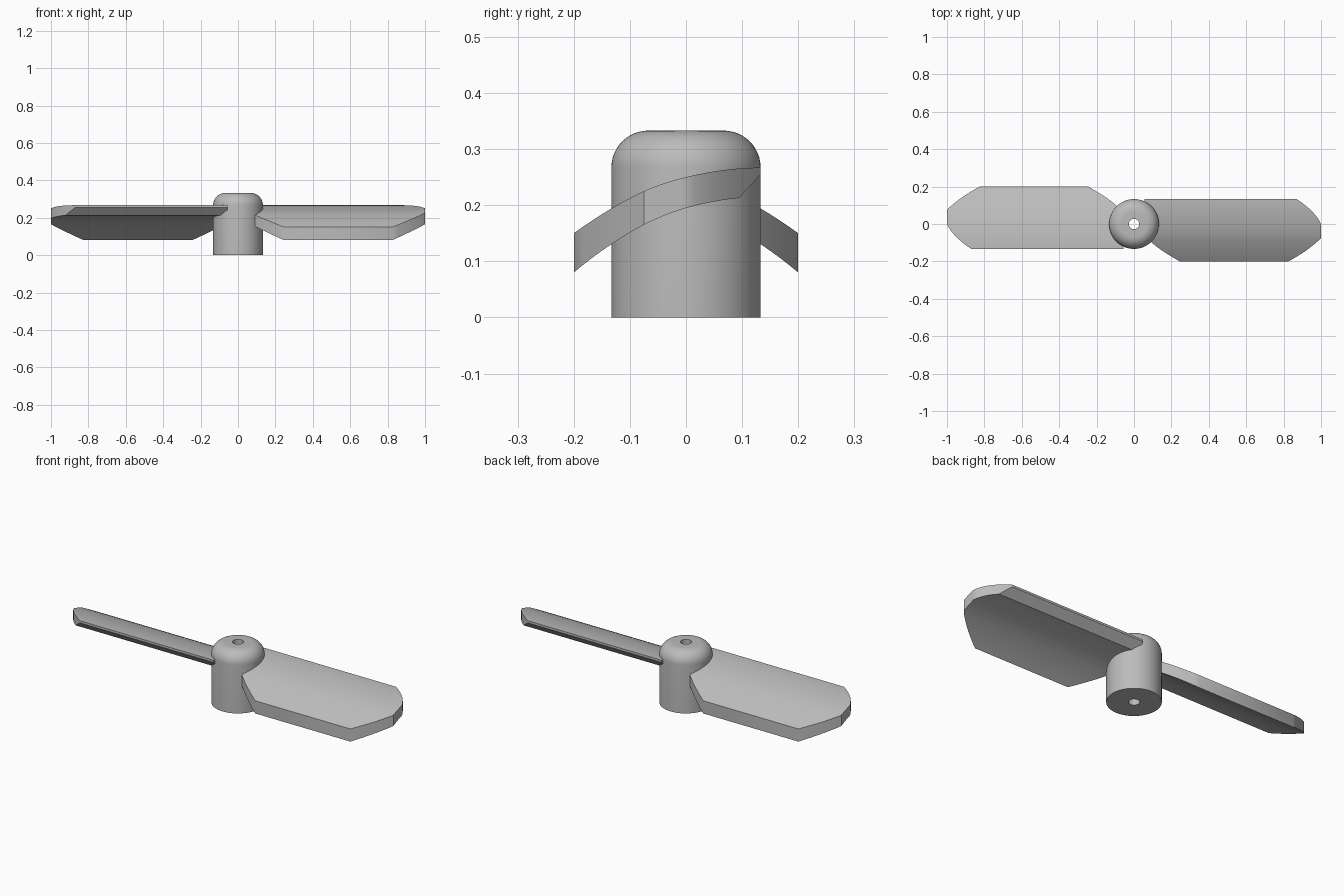
import bpy, bmesh, math

cube = bpy.data.objects.get("Cube")
if cube:
    bpy.data.objects.remove(cube, do_unlink=True)

grey = bpy.data.materials.new("plain grey")
grey.use_nodes = True
colour = (0.5, 0.5, 0.5, 1)
grey.diffuse_color = colour
grey.node_tree.nodes["Principled BSDF"].inputs["Base Color"].default_value = colour


def finish(bm, name):
    bmesh.ops.recalc_face_normals(bm, faces=bm.faces)
    mesh = bpy.data.meshes.new(name)
    bm.to_mesh(mesh)
    bm.free()
    mesh.materials.append(grey)
    obj = bpy.data.objects.new(name, mesh)
    bpy.context.collection.objects.link(obj)
    bpy.ops.object.select_all(action='DESELECT')
    obj.select_set(True)
    bpy.context.view_layer.objects.active = obj
    bpy.ops.object.shade_smooth_by_angle(angle=math.radians(30))
    return obj


def interp(points, y):
    """Value at y on a line through (y, value, bulge of the span that follows)."""
    for (ya, va, bulge), (yb, vb, _) in zip(points, points[1:]):
        if y <= yb + 1e-6:
            t = (y - ya) / (yb - ya)
            return va + (vb - va) * t + 4 * bulge * t * (1 - t)


# Hub: lathed cylinder with a rounded shoulder and a bore right through
R, H, FILLET, BORE, SEG = 0.133, 0.333, 0.066, 0.028, 64
profile = [(BORE, 0), (R, 0)]
for i in range(13):
    a = math.pi / 2 * i / 12
    profile.append((R - FILLET + FILLET * math.cos(a), H - FILLET + FILLET * math.sin(a)))
profile.append((BORE, H))
bm = bmesh.new()
rings = []
for r, z in profile:
    rings.append([bm.verts.new((r * math.cos(2 * math.pi * s / SEG),
                                r * math.sin(2 * math.pi * s / SEG), z)) for s in range(SEG)])
for a, b in zip(rings, rings[1:] + rings[:1]):
    for s in range(SEG):
        n = (s + 1) % SEG
        bm.faces.new((a[s], a[n], b[n], b[s]))
finish(bm, "hub")

# Blade outline and thickness, each as a function of y
root = [(-0.2, 0.245, -0.008), (-0.1, 0.095, 0), (-0.06, 0.055, 0), (0.133, 0.055, 0)]
tip = [(-0.2, 0.825, 0.014), (-0.075, 1, 0), (0, 1, 0.018), (0.133, 0.87, 0)]
top = [(-0.2, 0.15, 0.004), (-0.075, 0.225, 0.002), (0, 0.25, 0.004), (0.133, 0.267, 0)]
bottom = [(-0.2, 0.08, 0.005), (-0.075, 0.165, 0.002), (0, 0.195, 0.002),
          (0.095, 0.213, 0), (0.133, 0.255, 0)]

# Rows across the blade include every corner of the outline
corners = sorted({p[0] for curve in (root, tip, top, bottom) for p in curve})
rows = [a + (b - a) * i / 6 for a, b in zip(corners, corners[1:]) for i in range(6)] + corners[-1:]


def make_blade(name, side):
    bm = bmesh.new()
    loops = []
    for y in rows:
        x0, x1, zt, zb = (interp(c, y) for c in (root, tip, top, bottom))
        loops.append([bm.verts.new((side * x, side * y, z))
                      for x, z in ((x0, zb), (x1, zb), (x1, zt), (x0, zt))])
    for a, b in zip(loops, loops[1:]):
        for i in range(4):
            n = (i + 1) % 4
            bm.faces.new((a[i], a[n], b[n], b[i]))
    bm.faces.new(loops[0])
    bm.faces.new(loops[-1])
    finish(bm, name)


make_blade("left_blade", 1)
make_blade("right_blade", -1)
